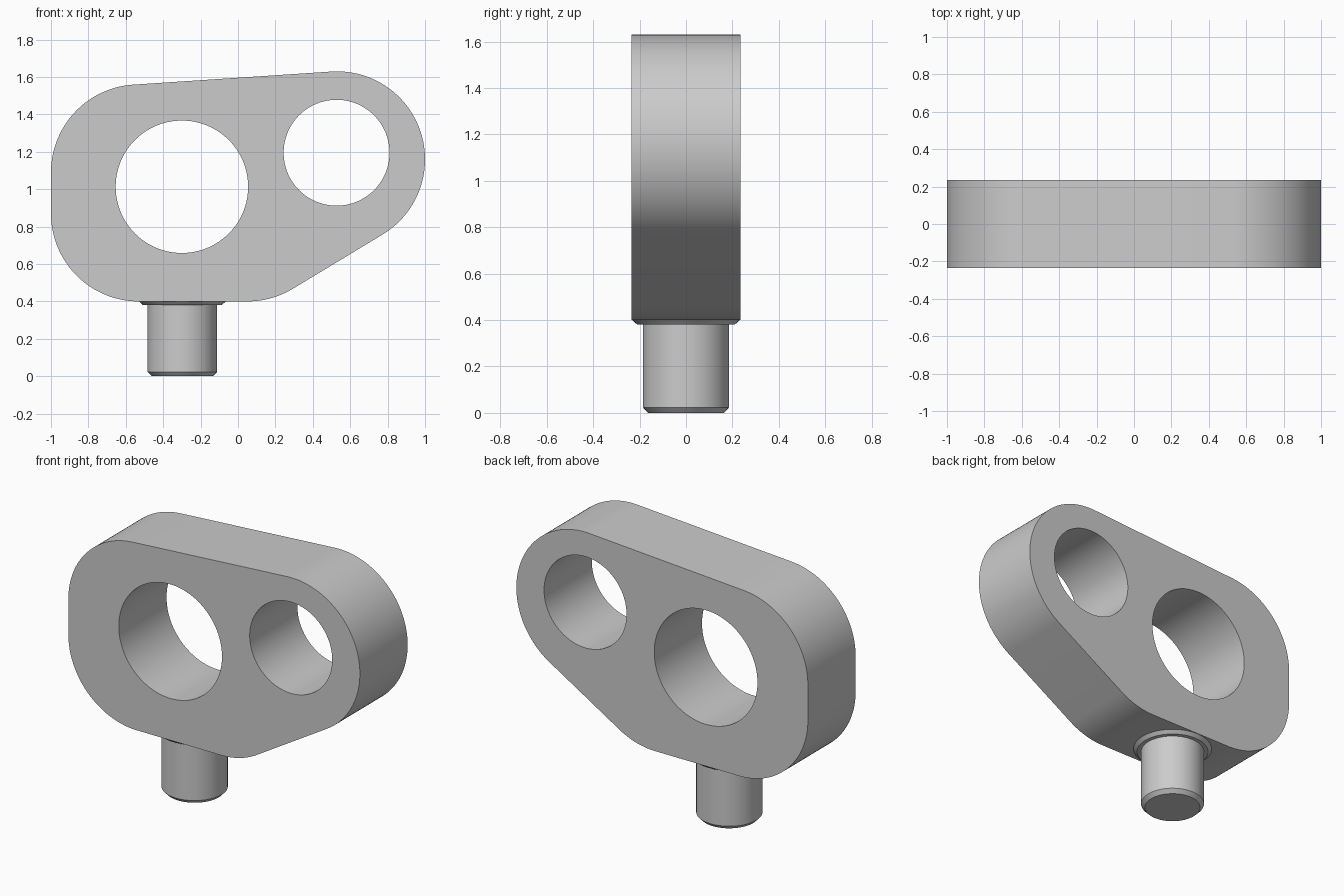
import bpy
import bmesh
import math
from mathutils import Vector

cube = bpy.data.objects.get("Cube")
if cube:
    bpy.data.objects.remove(cube, do_unlink=True)

HALF_DEPTH = 0.234
CORNER_R = 0.47
SEGMENTS = 128

# Single neutral grey
grey = bpy.data.materials.new("plain_grey")
grey.use_nodes = True
colour = (0.6, 0.6, 0.6, 1)
grey.diffuse_color = colour
grey.node_tree.nodes["Principled BSDF"].inputs["Base Color"].default_value = colour


def arc(centre, radius, start, end, steps):
    """Points on an arc in the xz plane, angles in radians."""
    angles = [start + (end - start) * i / steps for i in range(steps + 1)]
    return [Vector((centre[0] + radius * math.cos(a), 0,
                    centre[1] + radius * math.sin(a))) for a in angles]


def rounded_outline(centres, radius):
    """Outline around equal circles, given counter-clockwise."""
    points = []
    count = len(centres)
    for i, c in enumerate(centres):
        before, after = centres[i - 1], centres[(i + 1) % count]
        start = math.atan2(c[1] - before[1], c[0] - before[0]) - math.pi / 2
        end = math.atan2(after[1] - c[1], after[0] - c[0]) - math.pi / 2
        turn = (end - start) % math.tau
        points += arc(c, radius, start, start + turn, max(4, round(SEGMENTS * turn / math.tau)))
    return points


def circle(centre, radius):
    return arc(centre, radius, 0, math.tau, SEGMENTS)[:-1]


def finish(bm, name):
    bmesh.ops.recalc_face_normals(bm, faces=bm.faces)
    mesh = bpy.data.meshes.new(name)
    bm.to_mesh(mesh)
    bm.free()
    mesh.materials.append(grey)
    obj = bpy.data.objects.new(name, mesh)
    bpy.context.collection.objects.link(obj)
    bpy.ops.object.select_all(action="DESELECT")
    obj.select_set(True)
    bpy.context.view_layer.objects.active = obj
    bpy.ops.object.shade_smooth_by_angle(angle=math.radians(25))
    return obj


# Plate: rounded four-corner outline with two through holes
corners = [(-0.53, 0.87), (0.05, 0.87), (0.53, 1.16), (-0.53, 1.09)]
loops = [rounded_outline(corners, CORNER_R),
         circle((-0.30, 1.013), 0.354),
         circle((0.527, 1.195), 0.283)]
bm = bmesh.new()
for loop in loops:
    verts = [bm.verts.new(p + Vector((0, -HALF_DEPTH, 0))) for p in loop]
    for i, v in enumerate(verts):
        bm.edges.new((verts[i - 1], v))
bmesh.ops.triangle_fill(bm, edges=bm.edges[:], use_beauty=True, use_dissolve=False)
back = bmesh.ops.extrude_face_region(bm, geom=bm.faces[:], use_keep_orig=True)
bmesh.ops.translate(bm, vec=(0, 2 * HALF_DEPTH, 0),
                    verts=[g for g in back["geom"] if isinstance(g, bmesh.types.BMVert)])
finish(bm, "plate")


def lathe(name, profile, x):
    """Turn a (radius, height) profile around a vertical axis at x."""
    bm = bmesh.new()
    verts = [bm.verts.new((x + r, 0, z)) for r, z in profile]
    edges = [bm.edges.new(pair) for pair in zip(verts, verts[1:])]
    bmesh.ops.spin(bm, geom=verts + edges, cent=(x, 0, 0), axis=(0, 0, 1),
                   angle=math.tau, steps=SEGMENTS // 2)
    bmesh.ops.remove_doubles(bm, verts=bm.verts, dist=0.0001)
    finish(bm, name)


# Pin with a chamfered tip and a bevelled collar under the plate
PIN_X = -0.297
lathe("pin", [(0, 0), (0.163, 0), (0.186, 0.024), (0.186, 0.39), (0, 0.41)], PIN_X)
lathe("collar", [(0, 0.38), (0.21, 0.38), (0.233, 0.402), (0.2, 0.412), (0, 0.412)], PIN_X)
